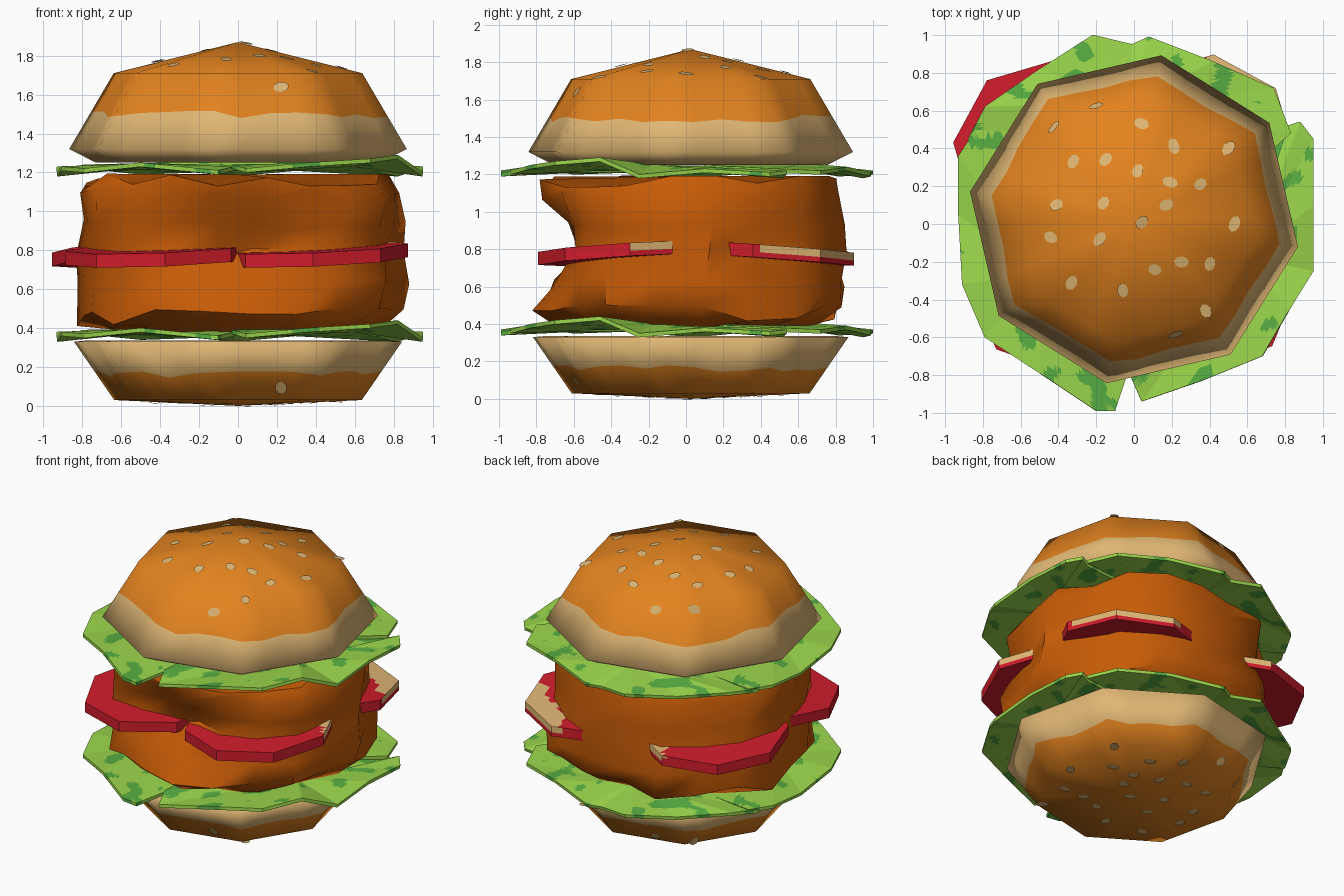
import bpy, bmesh, math, random
from mathutils import Vector, Matrix, noise
from mathutils.bvhtree import BVHTree

if "Cube" in bpy.data.objects:
    bpy.data.objects.remove(bpy.data.objects["Cube"])

random.seed(4)


def material(name, r, g, b):
    m = bpy.data.materials.new(name)
    m.diffuse_color = [(c / 255) ** 2.2 for c in (r, g, b)] + [1]
    m.use_nodes = True
    m.node_tree.nodes["Principled BSDF"].inputs["Base Color"].default_value = m.diffuse_color
    return m


CRUST = material("toasted crust", 226, 130, 36)
CRUMB = material("bun crumb", 224, 182, 116)
CHICKEN = material("fried coating", 196, 91, 15)
LEAF = material("lettuce green", 154, 214, 77)
VEIN = material("lettuce dark green", 88, 172, 68)
RED = material("tomato red", 206, 34, 47)


def finish(name, bm, mats, smooth=None, normals=True):
    if normals:
        bmesh.ops.recalc_face_normals(bm, faces=bm.faces)
    me = bpy.data.meshes.new(name)
    bm.to_mesh(me)
    bm.free()
    ob = bpy.data.objects.new(name, me)
    bpy.context.collection.objects.link(ob)
    for m in mats:
        me.materials.append(m)
    if smooth:
        bpy.ops.object.select_all(action='DESELECT')
        ob.select_set(True)
        bpy.context.view_layer.objects.active = ob
        bpy.ops.object.shade_smooth_by_angle(angle=math.radians(smooth))
    return ob


def loft(bm, rings, start, end):
    """Bridge rings of points and close both ends with a fan."""
    vs = [[bm.verts.new(p) for p in ring] for ring in rings]
    a, b = bm.verts.new(start), bm.verts.new(end)
    n = len(vs[0])
    for i in range(n):
        j = (i + 1) % n
        bm.faces.new((a, vs[0][j], vs[0][i]))
        bm.faces.new((b, vs[-1][i], vs[-1][j]))
        for lo, hi in zip(vs, vs[1:]):
            bm.faces.new((lo[i], lo[j], hi[j], hi[i]))


# Buns: eight-sided shells with a wavy toasted line
BUN_Y = 0.025
SEEDS = [(-.42, .51), (-.2, .62), (.04, .53), (.21, .41), (-.32, .33), (-.15, .34),
         (.02, .28), (.35, .21), (.19, .22), (.17, .1), (.04, .01), (-.16, .11),
         (-.41, .1), (-.44, -.07), (-.18, -.08), (.25, -.2), (.11, -.24), (.4, -.21),
         (-.33, -.31), (-.06, -.35), (.38, -.46), (.22, -.58), (.53, 0), (.5, .4)]


def octagon(i):
    corner = lambda k: Vector((math.cos(math.radians(45 * k - 9.5)),
                               math.sin(math.radians(45 * k - 9.5)), 0))
    t = (i % 4) / 4
    return corner(i // 4).lerp(corner(i // 4 + 1), t)


def bun(name, inner, rim, shoulder, apex, line):
    def ring(r, z):
        return [octagon(i) * r + Vector((0, BUN_Y, z)) for i in range(32)]
    low, high = ring(*rim), ring(*shoulder)
    mid = [a.lerp(b, line + random.uniform(-.06, .06)) for a, b in zip(low, high)]
    bm = bmesh.new()
    loft(bm, [ring(*inner), low, mid, high], (0, BUN_Y, inner[1]), (0, BUN_Y, apex))
    edge_z = rim[1] + (shoulder[1] - rim[1]) * line
    for f in bm.faces:
        beyond = (f.calc_center_median().z - edge_z) * (apex - edge_z) > 0
        f.material_index = 0 if beyond else 1
    bmesh.ops.recalc_face_normals(bm, faces=bm.faces)
    tree = BVHTree.FromBMesh(bm)
    finish(name, bm, [CRUST, CRUMB], 179)
    # Seeds: thin flakes laid on the crust
    up = 1 if apex > rim[1] else -1
    sb = bmesh.new()
    for x, y in SEEDS:
        ray = Vector((0, 0, -up))
        turn, long = random.uniform(0, 6.28), random.uniform(.036, .046)
        hit, nor, _, _ = tree.ray_cast(Vector((x, y, 4 * up)), ray)
        face = nor.to_track_quat('Z', 'Y')
        pts = []
        for k in range(8):
            a = k * math.pi / 4
            d = Matrix.Rotation(turn, 3, 'Z') @ Vector((long * math.cos(a), .03 * math.sin(a), 0))
            pts.append(sb.verts.new(hit + nor * .007 + face @ d))
        sb.faces.new(pts)
    finish(name + "_seeds", sb, [CRUMB], normals=False)


bun("top_bun", (.74, 1.25), (.88, 1.32), (.648, 1.71), 1.87, .46)
bun("bottom_bun", (.8, .335), (.855, .33), (.645, .03), 0, .56)

# Fried fillet: lumpy rings between the lettuce layers, hollowed at the front
bm = bmesh.new()
rings = []
N = 20
wob = [random.uniform(-.03, .03) for _ in range(N)]
for r, z, dz, dent in ((.66, .39, .025, 0), (.83, .46, .05, .05), (.84, .62, .03, .2),
                       (.82, .78, .03, .38), (.82, .93, .03, .3),
                       (.82, 1.08, .04, .1), (.77, 1.165, .035, 0)):
    ring = []
    for i in range(N):
        a = math.tau * (i + .5 * z) / N
        hollow = max(0, 1 - abs(math.degrees(a) % 360 - 270) / 50)
        q = (r + wob[i] + random.uniform(-.03, .03)) * (1 - dent * hollow)
        ring.append((q * math.cos(a), q * math.sin(a) + .02, z + random.uniform(-dz, dz)))
    rings.append(ring)
loft(bm, rings, (0, 0, .38), (0, 0, 1.19))
finish("fried_fillet", bm, [CHICKEN], 50)

# Tomato slices: tilted octagons with a pale patch on one side
for name, x, y, rot, tx, ty in (("front_left", -.40, -.30, 3, .04, .06),
                                ("front_right", .385, -.30, 0, .04, .06),
                                ("back_left", -.47, .38, 39, .05, -.06),
                                ("back_right", .37, .41, 39, .02, -.07)):
    bm = bmesh.new()
    bmesh.ops.create_cone(bm, cap_ends=True, cap_tris=True, segments=8,
                          radius1=.49, radius2=.49, depth=.07,
                          matrix=Matrix.Rotation(math.radians(rot), 4, 'Z'))
    bmesh.ops.subdivide_edges(bm, edges=bm.edges[:], cuts=9, use_grid_fill=True)
    for f in bm.faces:
        c = f.calc_center_median()
        pale = (c.x + c.y) * .707 + .12 * noise.noise(c * 9 + Vector((x, y, 0)))
        f.material_index = int(pale > .31 and c.z > -.01)
    for v in bm.verts:
        v.co += Vector((x, y, .78 + tx * v.co.x + ty * v.co.y))
    finish("tomato_" + name, bm, [RED, CRUMB])

# Lettuce: three overlapping crumpled leaves per layer
LEAVES = {
    "left": [(-.1, -.99, .01), (-.2, -.99, .02), (-.5, -.79, .05), (-.79, -.6, .02),
             (-.91, -.32, .03), (-.93, .05, .0), (-.93, .36, .03), (-.84, .5, .03),
             (-.3, .45, .04), (.05, .2, .04), (-.02, -.75, .03)],
    "right": [(.04, -.94, .02), (.36, -.83, .05), (.68, -.7, .07), (.82, -.46, .09),
              (.95, -.25, .0), (.95, .1, .03), (.95, .45, .01), (.88, .54, .02),
              (.82, .52, .0), (.1, .4, .04), (-.03, -.78, .04)],
    "back": [(-.22, 1, .02), (-.01, .95, .0), (.08, .99, .01), (.42, .86, .04),
             (.74, .72, .02), (.83, .48, .03), (.4, .1, .05), (-.4, .1, .05),
             (-.88, .45, .02), (-.79, .62, .04), (-.5, .82, .01)],
}
for layer, base in (("lower", .34), ("upper", 1.19)):
    for k, (side, pts) in enumerate(LEAVES.items()):
        bm = bmesh.new()
        vs = [bm.verts.new(p) for p in pts]
        mid = sum((Vector(p) for p in pts), Vector()) / len(pts)
        c = bm.verts.new((mid.x, mid.y, .045 + .006 * k))
        for a, b in zip(vs, vs[1:] + vs[:1]):
            f = bm.faces.new((c, a, b))
            f.normal_update()
            if f.normal.z < 0:
                f.normal_flip()
        bmesh.ops.subdivide_edges(bm, edges=bm.edges[:], cuts=15, use_grid_fill=True)
        for f in bm.faces:
            p = f.calc_center_median()
            f.material_index = int(noise.noise(Vector((p.x * 8, p.y * 8, k * 3.7))) > .27)
        ob = finish(f"{layer}_lettuce_{side}", bm, [LEAF, VEIN], normals=False)
        ob.location.z = base
        mod = ob.modifiers.new("thickness", 'SOLIDIFY')
        mod.thickness = .022
        mod.offset = 0
